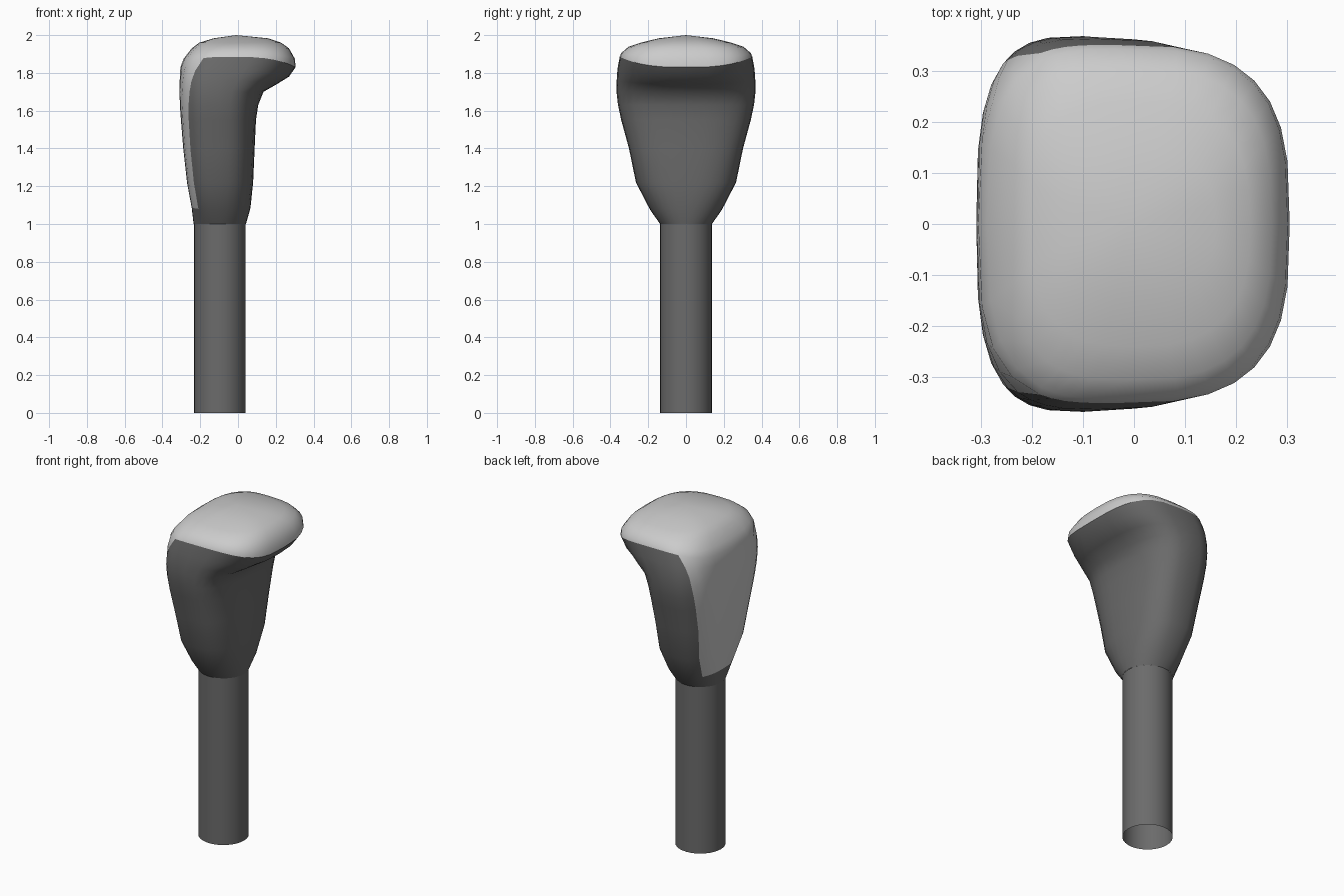
import bpy, bmesh, math

if "Cube" in bpy.data.objects:
    bpy.data.objects.remove(bpy.data.objects["Cube"])

N = 32          # points around each head section
RIM = 9         # section that carries the sharp rim
LEFT, RIGHT = 12, 20  # columns that carry the sharp rear edges

# z, x_left, x_right, half width, widest x, front exponent, rear exponent, side lift, rear corner angle
SECTIONS = [
    (1.00, -0.235, 0.042, 0.137, -0.096, 2.0, 2.0, 0, 135),
    (1.085, -0.245, 0.066, 0.190, -0.10, 2.3, 2.5, -0.01, 135),
    (1.22, -0.270, 0.080, 0.265, -0.10, 2.5, 2.9, 0, 135),
    (1.40, -0.290, 0.088, 0.302, -0.10, 2.6, 3.1, 0, 135),
    (1.55, -0.302, 0.095, 0.343, -0.10, 2.6, 3.2, 0, 134),
    (1.63, -0.308, 0.107, 0.360, -0.10, 2.6, 3.2, 0, 132),
    (1.70, -0.309, 0.135, 0.368, -0.10, 2.6, 3.2, 0, 129),
    (1.74, -0.309, 0.205, 0.367, -0.09, 2.7, 3.2, 0.02, 126),
    (1.78, -0.308, 0.270, 0.363, -0.07, 2.8, 3.2, 0.04, 121),
    (1.83, -0.305, 0.305, 0.351, -0.04, 3.1, 3.2, 0.055, 112),
    (1.875, -0.288, 0.301, 0.343, -0.03, 3.1, 3.1, 0.03, 116),
    (1.93, -0.245, 0.270, 0.305, -0.01, 2.9, 3.0, 0.008, 124),
    (1.96, -0.205, 0.228, 0.240, 0.0, 2.7, 2.8, 0, 130),
    (1.983, -0.130, 0.160, 0.145, 0.0, 2.5, 2.5, 0, 135),
]


def material(name, v):
    m = bpy.data.materials.new(name)
    m.diffuse_color = (v, v, v, 1)
    m.use_nodes = True
    m.node_tree.nodes["Principled BSDF"].inputs["Base Color"].default_value = m.diffuse_color
    return m


def spow(v, p):
    return math.copysign(abs(v) ** p, v)


def angle(j, corner):
    """Column angle, with the rear corner column moved to the given angle."""
    if j > N // 2:
        return 360 - angle(N - j, corner)
    if j <= 8:
        return j * 90 / 8
    if j <= LEFT:
        return 90 + (corner - 90) * (j - 8) / 4
    return corner + (180 - corner) * (j - LEFT) / 4


def section(z, xl, xr, w, cx, nf, nr, lift, corner):
    pts = []
    for j in range(N):
        a = math.radians(angle(j, corner))
        c, s = math.cos(a), math.sin(a)
        n, half = (nf, xr - cx) if c > 0 else (nr, cx - xl)
        y = spow(s, 2 / n)
        pts.append((cx + half * spow(c, 2 / n), w * y, z + lift * abs(y) ** 3))
    return pts


dark = material("dark_trim", 0.147)
light = material("light_trim", 0.8)

# Knob head: stacked rounded sections closed by a shallow dome
bm = bmesh.new()
rings = [[bm.verts.new(p) for p in section(*s)] for s in SECTIONS]
for i, (a, b) in enumerate(zip(rings, rings[1:])):
    for j in range(N):
        k = (j + 1) % N
        f = bm.faces.new((a[j], a[k], b[k], b[j]))
        # Light inlay covers the top and runs down the rear
        f.material_index = int(i >= RIM or (i >= 1 and LEFT <= j < RIGHT))
apex = bm.verts.new((-0.01, 0, 2.0))
for j in range(N):
    f = bm.faces.new((rings[-1][j], rings[-1][(j + 1) % N], apex))
    f.material_index = 1
for f in bm.faces:
    f.smooth = True

# Sharp edge all along the border of the inlay
for e in bm.edges:
    if len({f.material_index for f in e.link_faces}) == 2:
        e.smooth = False
bm.normal_update()
mesh = bpy.data.meshes.new("knob_head")
bm.to_mesh(mesh)
bm.free()
mesh.materials.append(dark)
mesh.materials.append(light)
head = bpy.data.objects.new("knob_head", mesh)
bpy.context.collection.objects.link(head)

# Shaft: open tube
bpy.ops.mesh.primitive_cylinder_add(vertices=32, radius=0.137, depth=1.0, end_fill_type='NOTHING',
                                    location=(-0.096, 0, 0.5))
shaft = bpy.context.object
shaft.name = "shaft"
shaft.data.materials.append(dark)
bpy.ops.object.shade_smooth_by_angle(angle=math.radians(40))
